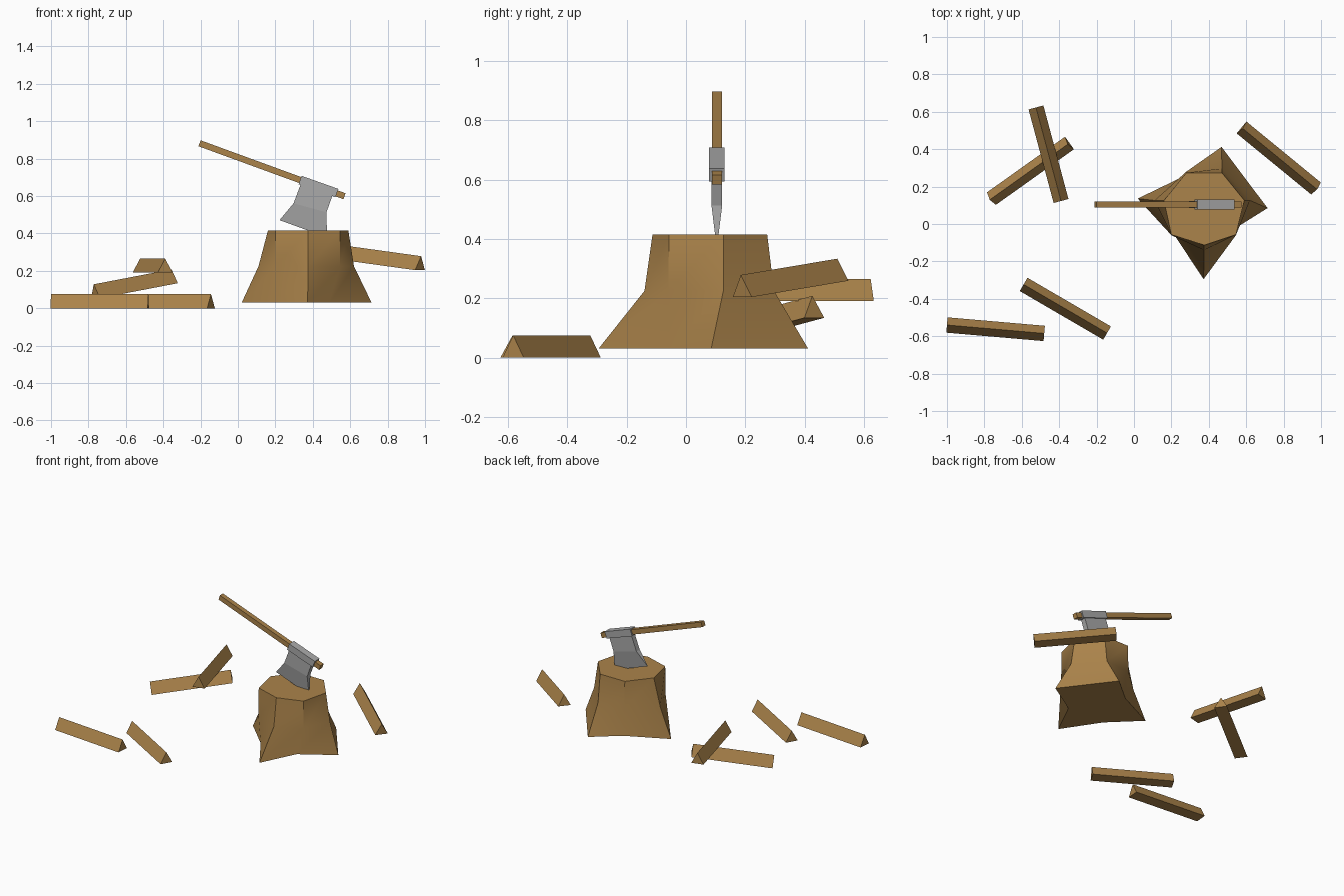
import bpy
from mathutils import Vector

if "Cube" in bpy.data.objects:
    bpy.data.objects.remove(bpy.data.objects["Cube"])


def material(name, color):
    m = bpy.data.materials.new(name)
    m.diffuse_color = (*color, 1)
    m.use_nodes = True
    m.node_tree.nodes["Principled BSDF"].inputs["Base Color"].default_value = m.diffuse_color
    return m


wood = material("brown wood", (0.41, 0.23, 0.07))
steel = material("grey steel", (0.40, 0.40, 0.40))


def loft(name, rings, mat):
    """Closed solid through a stack of rings, each with the same point count."""
    n = len(rings[0])
    verts = [p for r in rings for p in r]
    faces = [tuple(range(n))[::-1], tuple(range(len(verts) - n, len(verts)))]
    for k in range(len(rings) - 1):
        for i in range(n):
            j = (i + 1) % n
            faces.append((k*n + i, k*n + j, k*n + n + j, k*n + n + i))
    me = bpy.data.meshes.new(name)
    me.from_pydata(verts, [], faces)
    me.materials.append(mat)
    ob = bpy.data.objects.new(name, me)
    bpy.context.collection.objects.link(ob)
    bpy.context.view_layer.objects.active = ob
    bpy.ops.object.select_all(action='DESELECT')
    ob.select_set(True)
    bpy.ops.object.mode_set(mode='EDIT')
    bpy.ops.mesh.select_all(action='SELECT')
    bpy.ops.mesh.normals_make_consistent(inside=False)
    bpy.ops.object.mode_set(mode='OBJECT')
    return ob


# Stump: seven-sided, with four spreading roots at the foot
foot = [(.372, -.295), (.49, -.055), (.714, .085), (.468, .412),
        (.297, .27), (.02, .136), (.21, -.05)]
waist = [(.375, -.14), (.545, -.06), (.62, .126), (.47, .297),
         (.28, .28), (.11, .126), (.20, -.06)]
top = [(.375, -.113), (.545, -.057), (.59, .126), (.47, .274),
       (.28, .274), (.16, .126), (.20, -.057)]
loft("stump", [[(x, y, z) for x, y in ring] for ring, z in
               ((foot, .03), (waist, .225), (top, .415))], wood)
bpy.ops.object.shade_smooth_by_angle(angle=0.52)

# Split logs: triangular prisms between the middles of their bottom end edges
LOGS = [((-1.0, -.54, 0), (-.48, -.585, 0)),
        ((-.59, -.323, 0), (-.144, -.583, 0)),
        ((-.762, .136, .054), (-.345, .433, .134)),
        ((-.524, .623, .19), (-.39, .123, .19)),
        ((.575, .516, .259), (.973, .19, .204))]
for i, (a, b) in enumerate(LOGS):
    a, b = Vector(a), Vector(b)
    d = (b - a).normalized()
    side = d.cross(Vector((0, 0, 1))).normalized()
    up = side.cross(d)
    loft(f"split_log_{i + 1}",
         [[p - side * .041, p + side * .041, p + up * .075] for p in (a, b)], wood)

# Axe, lying in one upright plane
Y = .104


def ring(pts, half):
    """Rectangle from two x-z points, spread either side of the axe plane."""
    (x0, z0), (x1, z1) = pts
    return [(x0, Y - half, z0), (x1, Y - half, z1), (x1, Y + half, z1), (x0, Y + half, z0)]


loft("axe_handle", [ring([(-.200, .898), (-.211, .866)], .017),
                    ring([(.575, .615), (.564, .583)], .017)], wood)
loft("axe_head_socket", [ring([(.340, .708), (.537, .638)], .026),
                         ring([(.324, .663), (.521, .594)], .026)], steel)
loft("axe_blade", [ring([(.336, .665), (.505, .603)], .018),
                   ring([(.297, .561), (.473, .513)], .018),
                   ring([(.222, .471), (.476, .379)], .0015)], steel)
